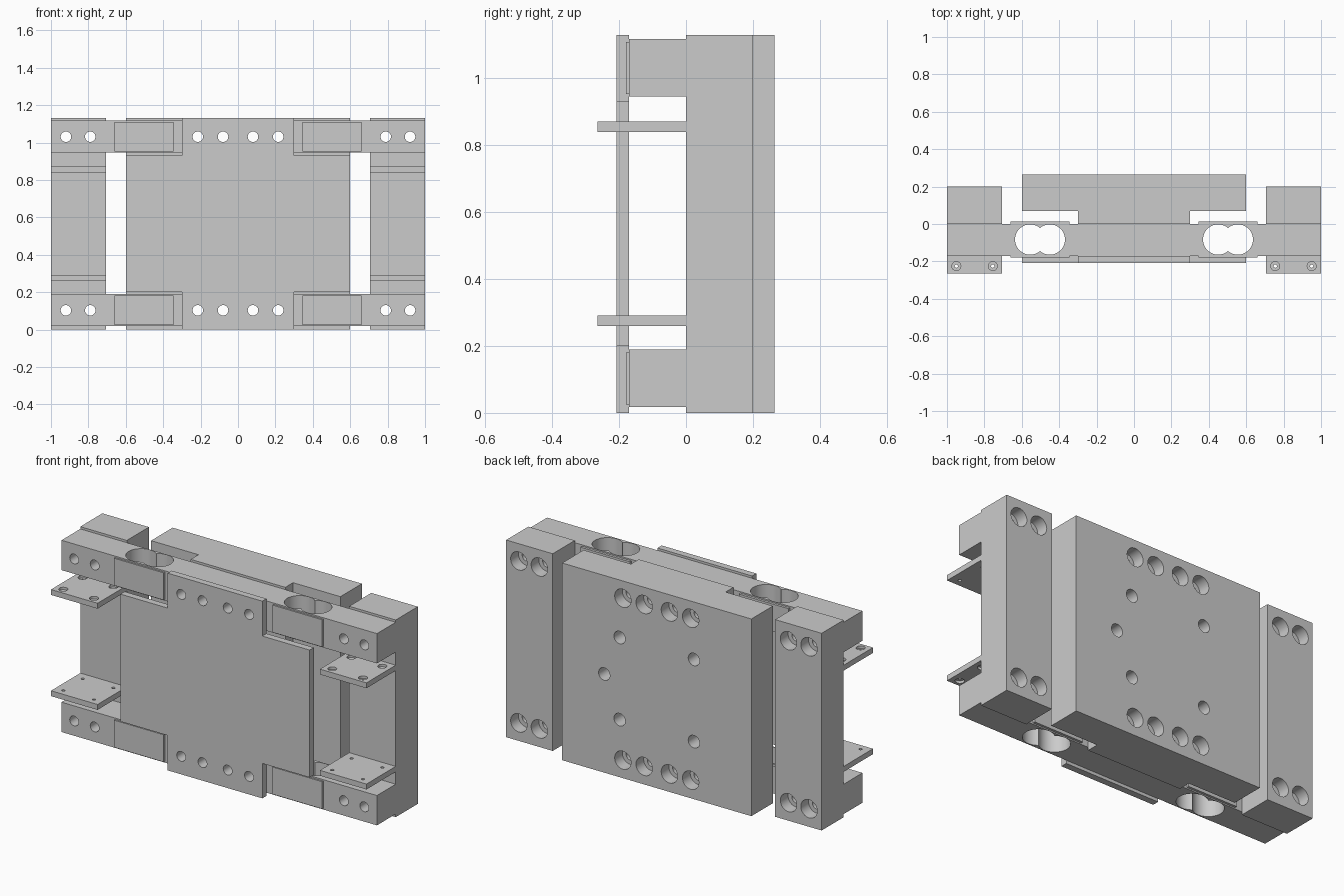
import bpy, math

if "Cube" in bpy.data.objects:
    bpy.data.objects.remove(bpy.data.objects["Cube"])

H = 1.13            # overall height
ROWS = (0.103, 1.031)   # heights of the two beam rows


def activate(ob):
    bpy.ops.object.select_all(action='DESELECT')
    ob.select_set(True)
    bpy.context.view_layer.objects.active = ob


def prism(name, profile, lo, hi, axis='z'):
    """Extrude a closed profile: (x, y) along z, or (x, z) along y."""
    n = len(profile)
    pts = [(a, b, t) if axis == 'z' else (a, t, b) for t in (lo, hi) for a, b in profile]
    faces = [tuple(range(n))[::-1], tuple(range(n, 2 * n))]
    faces += [(i, (i + 1) % n, (i + 1) % n + n, i + n) for i in range(n)]
    if axis == 'y':
        faces = [f[::-1] for f in faces]
    me = bpy.data.meshes.new(name)
    me.from_pydata(pts, [], faces)
    ob = bpy.data.objects.new(name, me)
    bpy.context.collection.objects.link(ob)
    return ob


def box(name, x0, x1, y0, y1, z0, z1):
    x0, x1 = min(x0, x1), max(x0, x1)
    return prism(name, [(x0, y0), (x1, y0), (x1, y1), (x0, y1)], z0, z1)


def drill(ob, a, b, r, lo, hi, axis='y', n=32):
    """Bore a round hole along y at (x, z), or along z at (x, y)."""
    ring = [(a + r * math.cos(2 * math.pi * i / n), b + r * math.sin(2 * math.pi * i / n))
            for i in range(n)]
    cutter = prism("cutter", ring, lo, hi, axis)
    cutter.hide_render = True
    mod = ob.modifiers.new("hole", 'BOOLEAN')
    mod.operation = 'DIFFERENCE'
    mod.solver = 'EXACT'
    mod.object = cutter
    activate(ob)
    bpy.ops.object.modifier_apply(modifier=mod.name)
    bpy.data.objects.remove(cutter)


def finish(ob):
    activate(ob)
    bpy.ops.object.shade_smooth_by_angle(angle=math.radians(30))


# Back plate: stepped section with counterbored screws and a ring of blind holes
back = prism("back_plate", [(-0.3, 0), (0.3, 0), (0.3, 0.07), (0.6, 0.07), (0.6, 0.265),
                            (-0.6, 0.265), (-0.6, 0.07), (-0.3, 0.07)], 0, H)
for z in ROWS:
    for x in (-0.215, -0.08, 0.08, 0.215):
        drill(back, x, z, 0.028, -0.1, 0.4)
        drill(back, x, z, 0.052, 0.195, 0.4)
for deg in (0, 45, 135, 225, 315):
    t = math.radians(deg)
    drill(back, 0.333 * math.cos(t), H / 2 + 0.333 * math.sin(t), 0.036, 0.12, 0.4)
finish(back)

# Front plate: cross shape with notched corners
a, b, c, d = 0.3, 0.6, 0.2, 0.93
front = prism("front_plate", [(-a, 0), (a, 0), (a, c), (b, c), (b, d), (a, d), (a, H),
                              (-a, H), (-a, d), (-b, d), (-b, c), (-a, c)],
              -0.208, -0.17, 'y')
for z in ROWS:
    for x in (-0.215, -0.08, 0.08, 0.215):
        drill(front, x, z, 0.028, -0.3, 0.1)
finish(front)

for side, s in (("left", -1), ("right", 1)):
    # Side block with counterbored screws
    block = box(side + "_side_block", s * 0.705, s, 0, 0.2, 0, H)
    for z in ROWS:
        for x in (0.79, 0.92):
            drill(block, s * x, z, 0.028, -0.1, 0.4)
            drill(block, s * x, z, 0.052, 0.13, 0.4)
    finish(block)

    for row, z in zip(("lower", "upper"), ROWS):
        tag = side + "_" + row
        # Bending beam with double-bore window
        beam = box(tag + "_beam", 0, s, -0.17, 0, z - 0.085, z + 0.086)
        for x in (0.08, 0.215, 0.79, 0.92):
            drill(beam, s * x, z, 0.028, -0.3, 0.1)
        for x in (0.45, 0.555):
            drill(beam, s * x, -0.083, 0.081, z - 0.2, z + 0.2, 'z', 48)
        finish(beam)
        # Thin cover strips over the beam's bending section
        box(tag + "_front_cover", s * 0.345, s * 0.66, -0.18, -0.17, z - 0.078, z + 0.078)
        box(tag + "_rear_cover", s * 0.345, s * 0.66, 0, 0.014, z - 0.078, z + 0.078)

        # Shelf with four countersunk small holes facing outward
        z0 = 0.26 if row == "lower" else 0.84
        shelf = box(tag + "_shelf", s * 0.705, s, -0.265, 0, z0, z0 + 0.031)
        for x in (0.755, 0.95):
            for y in (-0.225, -0.05):
                drill(shelf, s * x, y, 0.009, z0 - 0.1, z0 + 0.1, 'z', 16)
                lo, hi = (z0 - 0.1, z0 + 0.014) if row == "lower" else (z0 + 0.017, z0 + 0.1)
                drill(shelf, s * x, y, 0.024, lo, hi, 'z', 24)
        finish(shelf)
